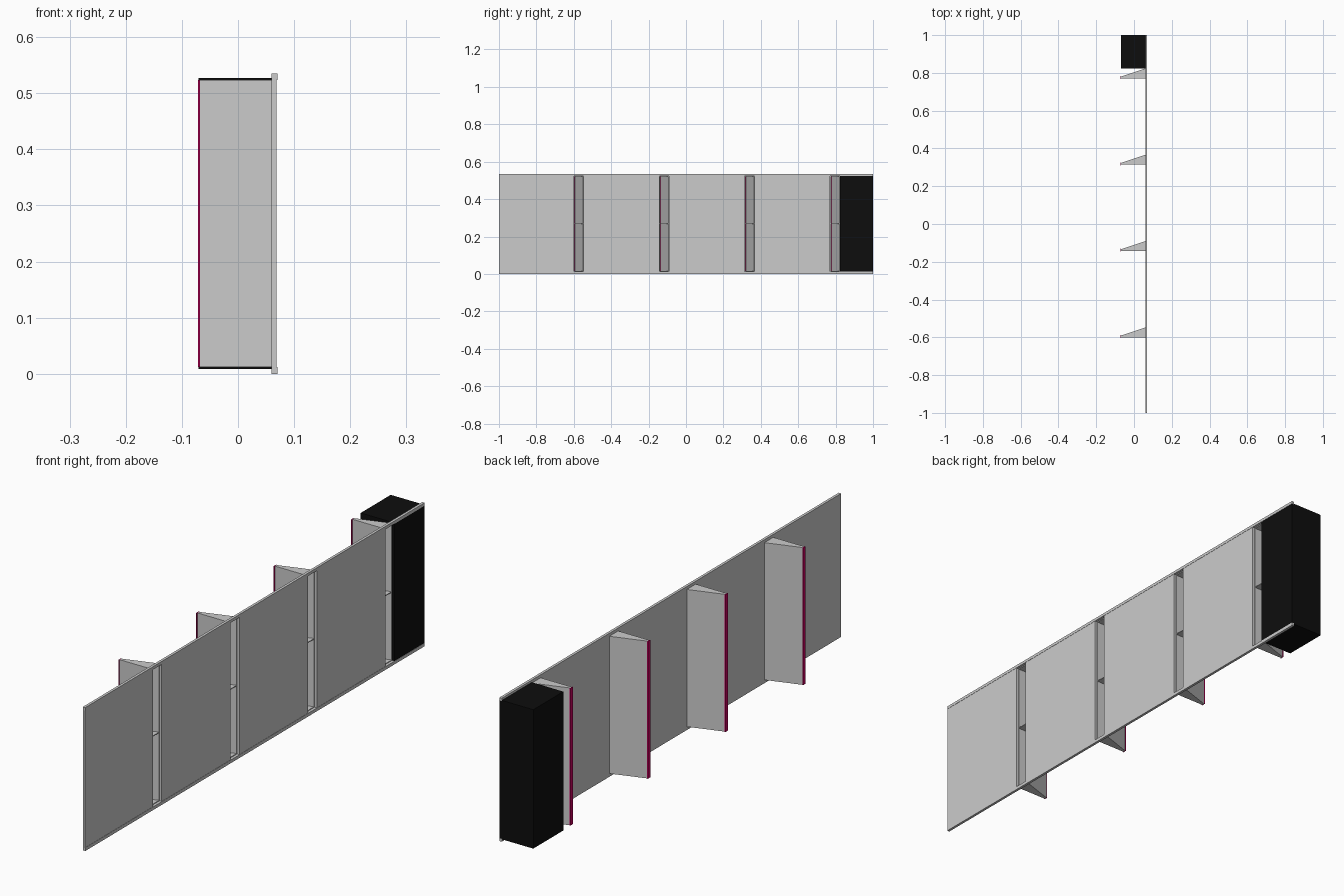
import bpy, bmesh

if "Cube" in bpy.data.objects:
    bpy.data.objects.remove(bpy.data.objects["Cube"])

Z0, Z1, ZM = 0.012, 0.524, 0.268
XT, XP, XF = -0.068, 0.060, 0.070   # vane tip, panel back, panel front
SLOT = 0.052
STARTS = [-0.6 + i * 0.457 for i in range(4)]


def material(name, color):
    m = bpy.data.materials.new(name)
    m.diffuse_color = (*color, 1)
    m.use_nodes = True
    m.node_tree.nodes["Principled BSDF"].inputs["Base Color"].default_value = m.diffuse_color
    return m


PINK = material("pink_red", (0.6, 0.0, 0.12))
BLACK = material("black", (0.004, 0.004, 0.004))


def prism(name, outline, z0, z1, mat=None):
    """Upright prism from an xy outline."""
    bm = bmesh.new()
    face = bm.faces.new([bm.verts.new((x, y, z0)) for x, y in outline])
    ext = bmesh.ops.extrude_face_region(bm, geom=[face])
    top = [v for v in ext["geom"] if isinstance(v, bmesh.types.BMVert)]
    bmesh.ops.translate(bm, verts=top, vec=(0, 0, z1 - z0))
    bmesh.ops.recalc_face_normals(bm, faces=bm.faces)
    me = bpy.data.meshes.new(name)
    bm.to_mesh(me)
    bm.free()
    ob = bpy.data.objects.new(name, me)
    bpy.context.collection.objects.link(ob)
    if mat:
        me.materials.append(mat)
    return ob


def box(name, x0, x1, y0, y1, z0, z1, mat=None):
    return prism(name, [(x0, y0), (x1, y0), (x1, y1), (x0, y1)], z0, z1, mat)


# Long rails framing the panel
box("bottom_rail", XP, XF, -1, 1, 0, Z0)
box("top_rail", XP, XF, -1, 1, Z1, 0.535)

# Flat panel bays between the slots
edges = [-1] + [e for y in STARTS for e in (y, y + SLOT)]
for i in range(4):
    box(f"panel_bay_{i + 1}", XP, XF - 0.001, edges[2 * i], edges[2 * i + 1], Z0, Z1)

# Hollow wedge vanes opening through the slots
t = 0.003
for i, y in enumerate(STARTS):
    n = i + 1
    tip = y + 0.010
    back = y + SLOT
    prism(f"vane_front_wall_{n}", [(XT, y), (XP, y), (XP, y + t), (XT, y + t)], Z0, Z1)
    prism(f"vane_slanted_wall_{n}", [(XT, tip - t), (XP, back - t), (XP, back), (XT, tip)], Z0, Z1)
    wedge = [(XT, y), (XP, y), (XP, back), (XT, tip)]
    for part, z in (("floor", Z0), ("shelf", ZM - t / 2), ("cap", Z1 - t)):
        prism(f"vane_{part}_{n}", wedge, z, z + t)
    # Coloured edge strip on the vane tip
    box(f"vane_edge_strip_{n}", -0.071, XT, y - 0.003, tip + 0.002, Z0, Z1, PINK)

# Solid dark block at the far end
box("end_block", -0.070, XF - 0.001, edges[-1], 1, Z0 - 0.003, Z1 + 0.003, BLACK)
